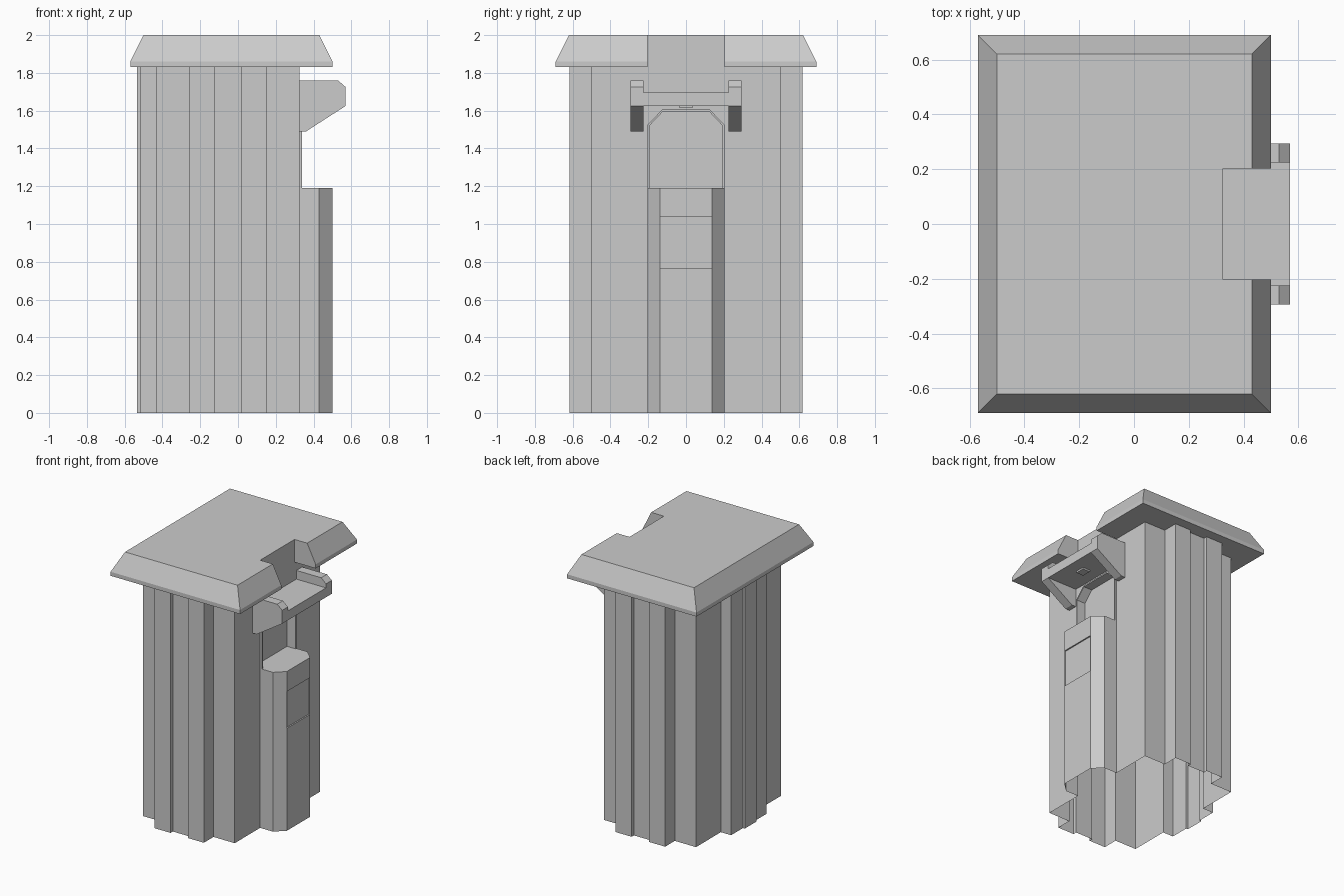
import bpy, bmesh

if "Cube" in bpy.data.objects:
    bpy.data.objects.remove(bpy.data.objects["Cube"])


def loft(name, loops, closed=True, cap_start=False, cap_end=False):
    """Skin between matching loops of 3D points."""
    bm = bmesh.new()
    rings = [[bm.verts.new(p) for p in loop] for loop in loops]
    n = len(rings[0])
    for a, b in zip(rings, rings[1:]):
        for i in range(n if closed else n - 1):
            j = (i + 1) % n
            bm.faces.new((a[i], a[j], b[j], b[i]))
    if cap_start:
        bm.faces.new(rings[0][::-1])
    if cap_end:
        bm.faces.new(rings[-1])
    bmesh.ops.remove_doubles(bm, verts=bm.verts, dist=1e-5)
    bmesh.ops.dissolve_degenerate(bm, edges=bm.edges, dist=1e-5)
    bmesh.ops.recalc_face_normals(bm, faces=bm.faces)
    me = bpy.data.meshes.new(name)
    bm.to_mesh(me)
    bm.free()
    ob = bpy.data.objects.new(name, me)
    bpy.context.collection.objects.link(ob)
    return ob


def mirror_y(half):
    return half + [(x, -y) for x, y in reversed(half)]


def at_z(pts, z):
    return [(x, y, z) for x, y in pts]


def at_x(pts, x):
    return [(x, y, z) for y, z in pts]


def box(name, x0, x1, y0, y1, z0, z1):
    rect = [(x0, y0), (x1, y0), (x1, y1), (x0, y1)]
    return loft(name, [at_z(rect, z0), at_z(rect, z1)], True, True, True)


W = 0.203            # half width of the service bay
WALL, EAVE, TOP, LEDGE = 0.325, 1.83, 2.0, 1.19

# Ribbed hollow body, open at the bottom and at the service bay
half = [(WALL, W), (WALL, .503), (.15, .503), (.15, .617), (.017, .617),
        (.017, .59), (-.125, .59), (-.125, .617), (-.26, .617), (-.26, .503),
        (-.435, .503), (-.435, .21), (-.52, .21), (-.52, .07), (-.535, .07)]
body = mirror_y(half)
loft("ribbed_body", [at_z(body, 0), at_z(body, EAVE)], closed=False)

# Roof slab with bevelled rim and a notch above the bay
def roof_loop(inset, z):
    x0, x1, y = -.57 + inset, .5 - inset, .69 - inset
    return at_z([(x0, -y), (x1, -y), (x1, -W), (WALL, -W),
                 (WALL, W), (x1, W), (x1, y), (x0, y)], z)

loft("roof", [roof_loop(0, EAVE), roof_loop(0, 1.86), roof_loop(.07, TOP)],
     True, True, True)

# Chamfered front column with a shallow recessed panel
def column_loop(depth, z):
    return at_z(mirror_y([(WALL, W), (.43, W), (.5, .137), (.5 - depth, .137)]), z)

loft("front_column", [column_loop(d, z) for d, z in
     [(0, 0), (0, .765), (.01, .765), (.01, 1.04), (0, 1.04), (0, LEDGE)]],
     closed=False)

# Ledge on top of the column, running back into the bay
ledge = mirror_y([(.27, W), (.43, W), (.5, .137)])
bm_ledge = loft("ledge", [at_z(ledge, LEDGE)], cap_end=True)

# Arched bay frame and its recess
def arch(inset):
    w, zc, top, tw = W - inset, 1.525 - inset * .4, 1.605 - inset, .127 - inset * .4
    return [(-w, LEDGE), (-w, zc), (-tw, top), (tw, top), (w, zc), (w, LEDGE)]

loft("bay_frame", [at_x(arch(0), WALL), at_x(arch(0), .34),
                   at_x(arch(.01), .34), at_x(arch(.01), .27)],
     closed=False, cap_end=True)

# Wall between the arch and the roof
above = arch(0)[1:5] + [(W, TOP - .17), (-W, TOP - .17)]
loft("bay_upper_wall", [at_x(above, WALL)], cap_end=True)

# Canopy shelf with two side brackets and a small plate underneath
box("canopy_shelf", WALL, .57, -.225, .225, 1.625, 1.695)
bracket = [(WALL, 1.76), (.53, 1.76), (.57, 1.725), (.57, 1.625),
           (.36, 1.49), (WALL, 1.49)]
for side, label in ((-1, "left"), (1, "right")):
    loft("canopy_bracket_" + label,
         [[(x, side * y, z) for x, z in bracket] for y in (.225, .293)],
         True, True, True)
box("canopy_plate", .42, .48, -.035, .035, 1.613, 1.63)
